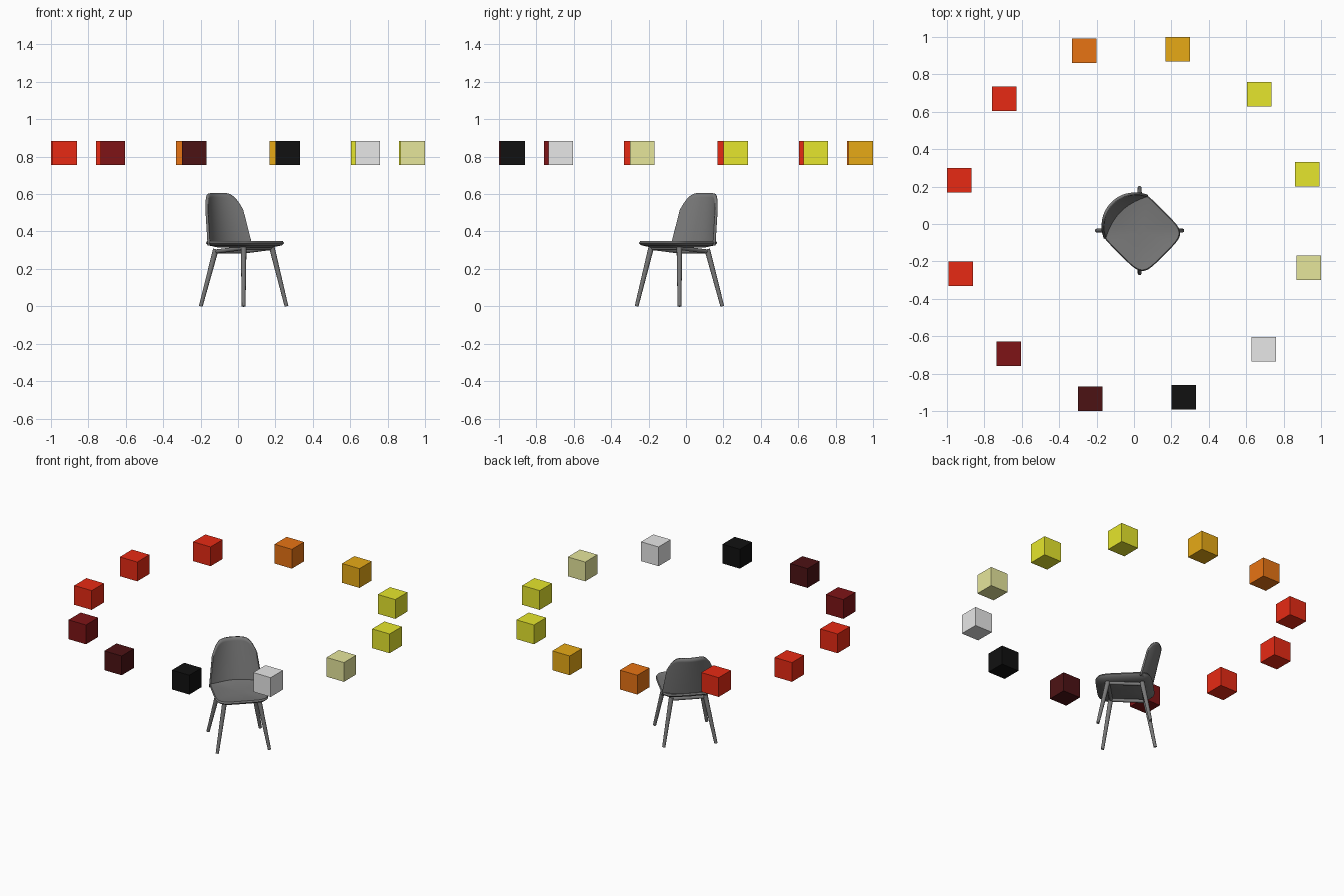
import bpy, bmesh, math
from mathutils import Vector

if "Cube" in bpy.data.objects:
    bpy.data.objects.remove(bpy.data.objects["Cube"])


def material(name, *rgb):
    m = bpy.data.materials.new(name)
    m.use_nodes = True
    m.diffuse_color = (*rgb, 1)
    m.node_tree.nodes["Principled BSDF"].inputs["Base Color"].default_value = (*rgb, 1)
    return m


grey = material("chair grey", .19, .19, .19)
yellow = material("yellow", .79, .79, .026)
amber = material("amber", .8, .4, .008)
orange = material("orange", .8, .173, .007)
red = material("red", .8, .023, .007)
dark_red = material("dark red", .21, .007, .008)
maroon = material("maroon", .073, .006, .007)
black = material("black", .0055, .0055, .0055)
white = material("white", .8, .8, .8)
khaki = material("khaki", .79, .79, .33)


def chair_part(name, bm):
    """Turn a bmesh into a smooth chair part, turned to the chair's heading."""
    bmesh.ops.recalc_face_normals(bm, faces=bm.faces)
    mesh = bpy.data.meshes.new(name)
    bm.to_mesh(mesh)
    bm.free()
    mesh.materials.append(grey)
    ob = bpy.data.objects.new(name, mesh)
    bpy.context.collection.objects.link(ob)
    ob.location = (.03, -.035, 0)
    ob.rotation_euler.z = math.radians(45)
    bpy.ops.object.select_all(action='DESELECT')
    ob.select_set(True)
    bpy.context.view_layer.objects.active = ob
    bpy.ops.object.shade_smooth_by_angle(angle=math.radians(40))
    return ob


def rod(name, a, b, r1, r2):
    """Tapered round bar from a to b."""
    a, b = Vector(a), Vector(b)
    d = b - a
    bm = bmesh.new()
    bmesh.ops.create_cone(bm, cap_ends=True, segments=16, radius1=r1, radius2=r2, depth=d.length)
    turn = d.to_track_quat('Z', 'Y').to_matrix()
    bmesh.ops.rotate(bm, verts=bm.verts, matrix=turn)
    bmesh.ops.translate(bm, verts=bm.verts, vec=(a + b) / 2)
    return chair_part(name, bm)


# Ring of floating cubes
ring = [yellow, yellow, amber, orange, red, red, red, dark_red, maroon, black, white, khaki]
for i, mat in enumerate(ring):
    a = math.radians(16 + 30 * i)
    bpy.ops.mesh.primitive_cube_add(size=.13, location=(.9636 * math.cos(a), .9636 * math.sin(a), .82))
    cube = bpy.context.object
    cube.name = f"ring_cube_{i + 1}"
    cube.data.materials.append(mat)

# Seat: dished rounded square, lofted from rings (chair faces local -y)
bm = bmesh.new()
N = 64
profile = [(.05, .312), (.7, .315), (.94, .326), (1, .338), (.97, .348), (.75, .342), (.4, .336), (.05, .335)]
rings = []
for r, z in profile:
    loop = []
    for k in range(N):
        c, s = math.cos(math.tau * k / N), math.sin(math.tau * k / N)
        x = .165 * math.copysign(abs(c) ** .4, c) * r
        y = .175 * math.copysign(abs(s) ** .4, s) * r - .01
        loop.append(bm.verts.new((x, y, z)))
    rings.append(loop)
for lo, hi in zip(rings, rings[1:]):
    for k in range(N):
        j = (k + 1) % N
        bm.faces.new((lo[k], lo[j], hi[j], hi[k]))
bm.faces.new(rings[0])
bm.faces.new(rings[-1])
chair_part("seat", bm)

# Backrest: curved, reclined sheet with rounded top corners
bm = bmesh.new()
COLS, ROWS = 32, 12
grid = []
for j in range(ROWS + 1):
    t = j / ROWS
    row = []
    for i in range(COLS + 1):
        s = math.sin(math.pi / 2 * (2 * i / COLS - 1))
        top = .605 - .09 * abs(s) ** 6
        z = .325 + (top - .325) * t
        h = (z - .325) / .28
        x = s * (.163 - .038 * h)
        y = .145 + .062 * h - .045 * s * s
        row.append(bm.verts.new((x, y, z)))
    grid.append(row)
for a, b in zip(grid, grid[1:]):
    for i in range(COLS):
        bm.faces.new((a[i], a[i + 1], b[i + 1], b[i]))
back = chair_part("backrest", bm)
shell = back.modifiers.new("thickness", 'SOLIDIFY')
shell.thickness = .014
shell.offset = 0

# Splayed legs and the rails under the seat
top, foot = .105, .162
for side, sx in (("left", 1), ("right", -1)):
    for end, sy, z in (("front", -1, .325), ("back", 1, .305)):
        rod(f"{end}_{side}_leg", (sx * foot, sy * foot, 0), (sx * top, sy * top, z), .010, .015)
    rod(f"{side}_rail", (sx * top, -top, .312), (sx * top, top, .293), .011, .011)
for end, sy, z in (("front", -1, .312), ("back", 1, .293)):
    rod(f"{end}_rail", (-top, sy * top, z), (top, sy * top, z), .011, .011)
